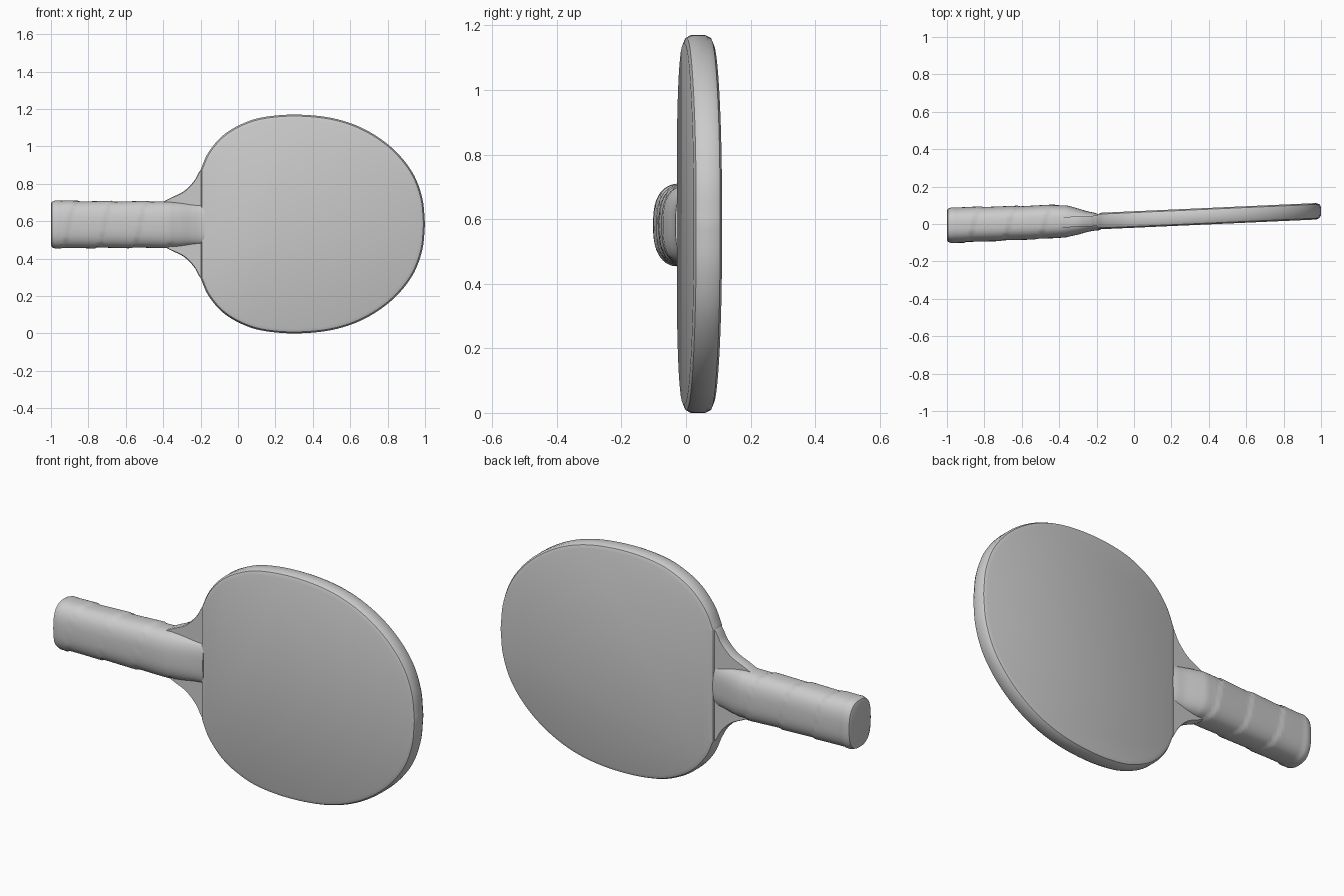
import bpy, bmesh, math
from mathutils import Vector

if "Cube" in bpy.data.objects:
    bpy.data.objects.remove(bpy.data.objects["Cube"])

ZC = 0.585  # height of the long axis

grey = bpy.data.materials.new("plain grey")
grey.diffuse_color = (0.6, 0.6, 0.6, 1)
grey.use_nodes = True
grey.node_tree.nodes["Principled BSDF"].inputs["Base Color"].default_value = grey.diffuse_color


def mid_y(x):
    """Slight lean of the blade away from the front."""
    return 0.015 + 0.045 * (x + 0.2)


def smooth_curve(pts, steps=6):
    """Catmull-Rom curve through 2D points."""
    p = [Vector(q) for q in pts]
    p = [2 * p[0] - p[1]] + p + [2 * p[-1] - p[-2]]
    out = []
    for a, b, c, d in zip(p, p[1:], p[2:], p[3:]):
        for i in range(steps):
            t = i / steps
            out.append(0.5 * (2 * b + (c - a) * t + (2 * a - 5 * b + 4 * c - d) * t**2
                              + (3 * b - a - 3 * c + d) * t**3))
    return out + [p[-2]]


def finish(name, bm, angle):
    bmesh.ops.recalc_face_normals(bm, faces=bm.faces)
    me = bpy.data.meshes.new(name)
    bm.to_mesh(me)
    bm.free()
    ob = bpy.data.objects.new(name, me)
    bpy.context.collection.objects.link(ob)
    me.materials.append(grey)
    bpy.ops.object.select_all(action='DESELECT')
    ob.select_set(True)
    bpy.context.view_layer.objects.active = ob
    bpy.ops.object.shade_smooth_by_angle(angle=math.radians(angle))
    return ob


def loft(name, rings, angle=35):
    """Skin closed rings of points and cap both ends."""
    bm = bmesh.new()
    loops = [[bm.verts.new(p) for p in r] for r in rings]
    n = len(loops[0])
    for a, b in zip(loops, loops[1:]):
        for i in range(n):
            j = (i + 1) % n
            bm.faces.new((a[i], a[j], b[j], b[i]))
    bm.faces.new(loops[0])
    bm.faces.new(loops[-1])
    return finish(name, bm, angle)


def slab(name, half, centre, layers):
    """Thick plate from a half outline; layers are (depth, shrink)."""
    outline = half + [Vector((x, -h)) for x, h in reversed(half) if h > 0.001]
    rings = []
    for depth, shrink in layers:
        ring = []
        for x, h in outline:
            d = Vector((x - centre, h))
            d *= 1 - shrink / d.length
            ring.append((centre + d.x, mid_y(centre + d.x) + depth, ZC + d.y))
        rings.append(ring)
    return loft(name, rings)


# Rounded blade with its facing sheets
edge = smooth_curve([(-0.2, 0.29), (-0.16, 0.38), (-0.09, 0.465), (0, 0.525), (0.12, 0.568),
                     (0.3, 0.585), (0.5, 0.567), (0.67, 0.51), (0.82, 0.41), (0.93, 0.28),
                     (0.985, 0.14), (1.0, 0.0)])
slab("blade", edge, 0.35, [(-0.044, 0.026), (-0.037, 0.008), (-0.022, 0), (0.022, 0),
                           (0.037, 0.008), (0.044, 0.026)])

# Thinner core flaring from the grip into the blade
flare = smooth_curve([(-0.42, 0.11), (-0.36, 0.14), (-0.29, 0.175), (-0.235, 0.23),
                      (-0.2, 0.29), (-0.14, 0.36)])
slab("neck_core", flare, -0.1, [(-0.026, 0.004), (-0.018, 0), (0.022, 0), (0.03, 0.004)])

# Grip: rounded sections with spiral wrap ridges, narrowing to a tongue
# stations: x, front y, back y, half height
stations = [(-1.0, -0.085, 0.07, 0.108), (-0.995, -0.096, 0.082, 0.122),
            (-0.975, -0.102, 0.089, 0.129), (-0.85, -0.096, 0.092, 0.126),
            (-0.6, -0.085, 0.097, 0.125), (-0.42, -0.076, 0.103, 0.125),
            (-0.36, -0.07, 0.1, 0.124), (-0.3, -0.057, 0.083, 0.118),
            (-0.25, -0.043, 0.068, 0.111), (-0.21, -0.035, 0.06, 0.108),
            (-0.18, -0.033, 0.05, 0.106)]


def section(x):
    for a, b in zip(stations, stations[1:]):
        if x <= b[0]:
            t = (x - a[0]) / (b[0] - a[0])
            return [u + (v - u) * t for u, v in zip(a, b)][1:]
    return stations[-1][1:]


xs = [-1.0, -0.995, -0.985, -0.975] + [-0.96 + 0.013 * i for i in range(61)]
rings = []
for x in xs:
    front, back, h = section(x)
    ring = []
    for k in range(48):
        a = 2 * math.pi * k / 48
        c, s = math.cos(a), math.sin(a)
        wrap = ((x + 1) / 0.19 + k / 48) % 1
        ridge = 1 + 0.045 * (wrap - 0.6) * (-0.96 < x < -0.36)
        y = (back - front) / 2 * math.copysign(abs(c) ** 0.75, c) * ridge
        z = h * math.copysign(abs(s) ** 0.75, s) * ridge
        ring.append((x, (front + back) / 2 + y, ZC - 0.003 + z))
    rings.append(ring)
loft("wrapped_grip", rings, 40)
